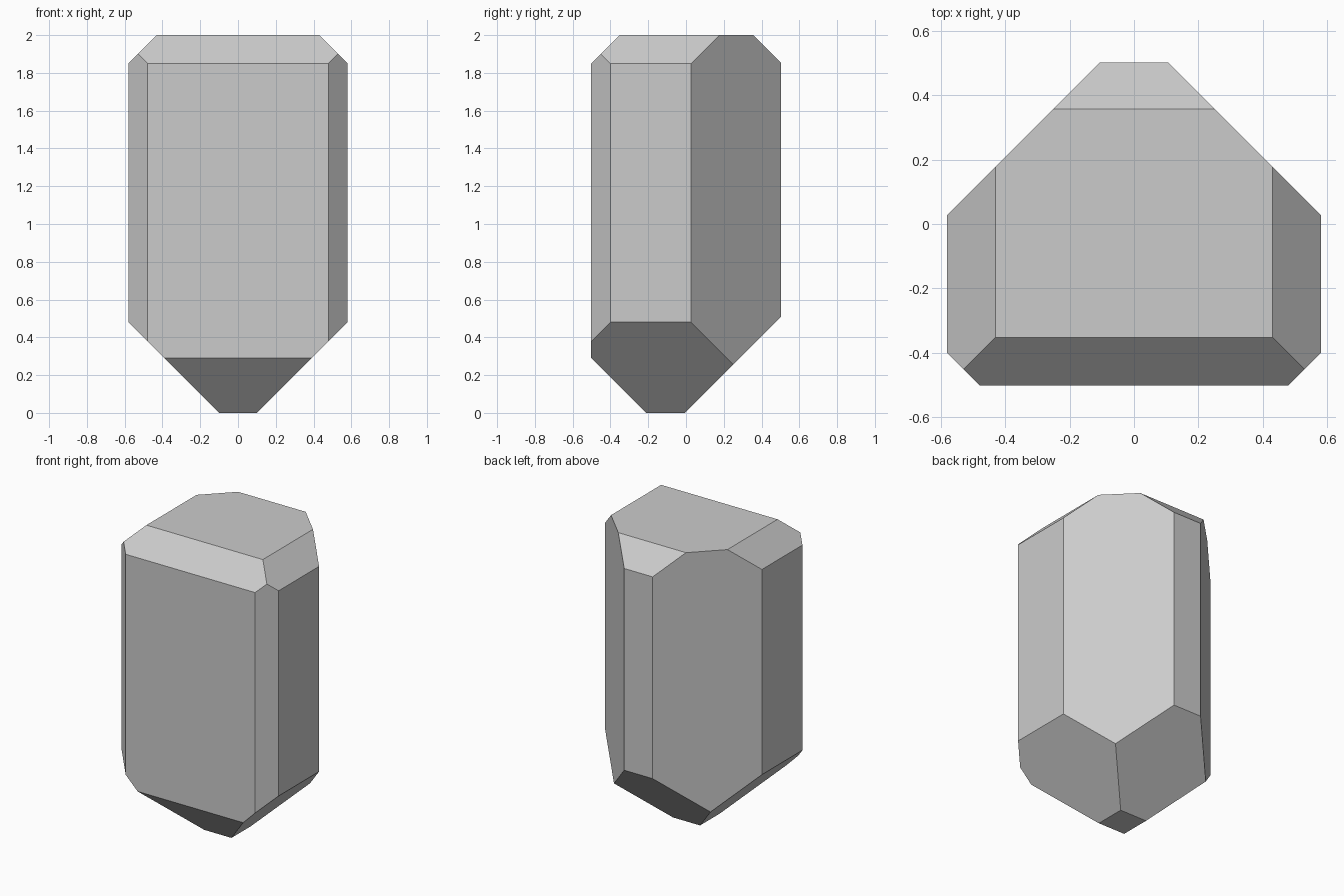
import bpy, bmesh
from mathutils import Vector

if "Cube" in bpy.data.objects:
    bpy.data.objects.remove(bpy.data.objects["Cube"])

bm = bmesh.new()
bmesh.ops.create_cube(bm, size=6)


def cut(normal, d):
    """Slice away everything where normal . p > d and cap the opening."""
    n = Vector(normal)
    geom = bm.verts[:] + bm.edges[:] + bm.faces[:]
    res = bmesh.ops.bisect_plane(bm, geom=geom, dist=1e-5, plane_co=n * (d / n.length_squared),
                                 plane_no=n.normalized(), clear_outer=True)
    edges = [e for e in res["geom_cut"] if isinstance(e, bmesh.types.BMEdge)]
    bmesh.ops.edgeloop_fill(bm, edges=edges)


# Flat ends, front and back walls
cut((0, 0, 1), 2.0)
cut((0, 0, -1), 0.0)
cut((0, -1, 0), 0.502)
cut((0, 1, 0), 0.502)
# Front and back slopes at crown and tip
cut((0, -1, 1), 2.352)
cut((0, 1, 1), 2.357)
cut((0, -1, -1), 0.212)
cut((0, 1, -1), -0.006)
# Mirrored side facets
for s in (-1, 1):
    cut((s, 0, 0), 0.58)      # side wall
    cut((s, -1, 0), 0.98)     # front corner
    cut((s, 1, 0), 0.607)     # wide back corner
    cut((s, 0, 1), 2.43)      # crown slope
    cut((s, 0, -1), 0.10)     # tip slope

bmesh.ops.recalc_face_normals(bm, faces=bm.faces[:])
mesh = bpy.data.meshes.new("crystal")
bm.to_mesh(mesh)
bm.free()
bpy.context.collection.objects.link(bpy.data.objects.new("crystal", mesh))
